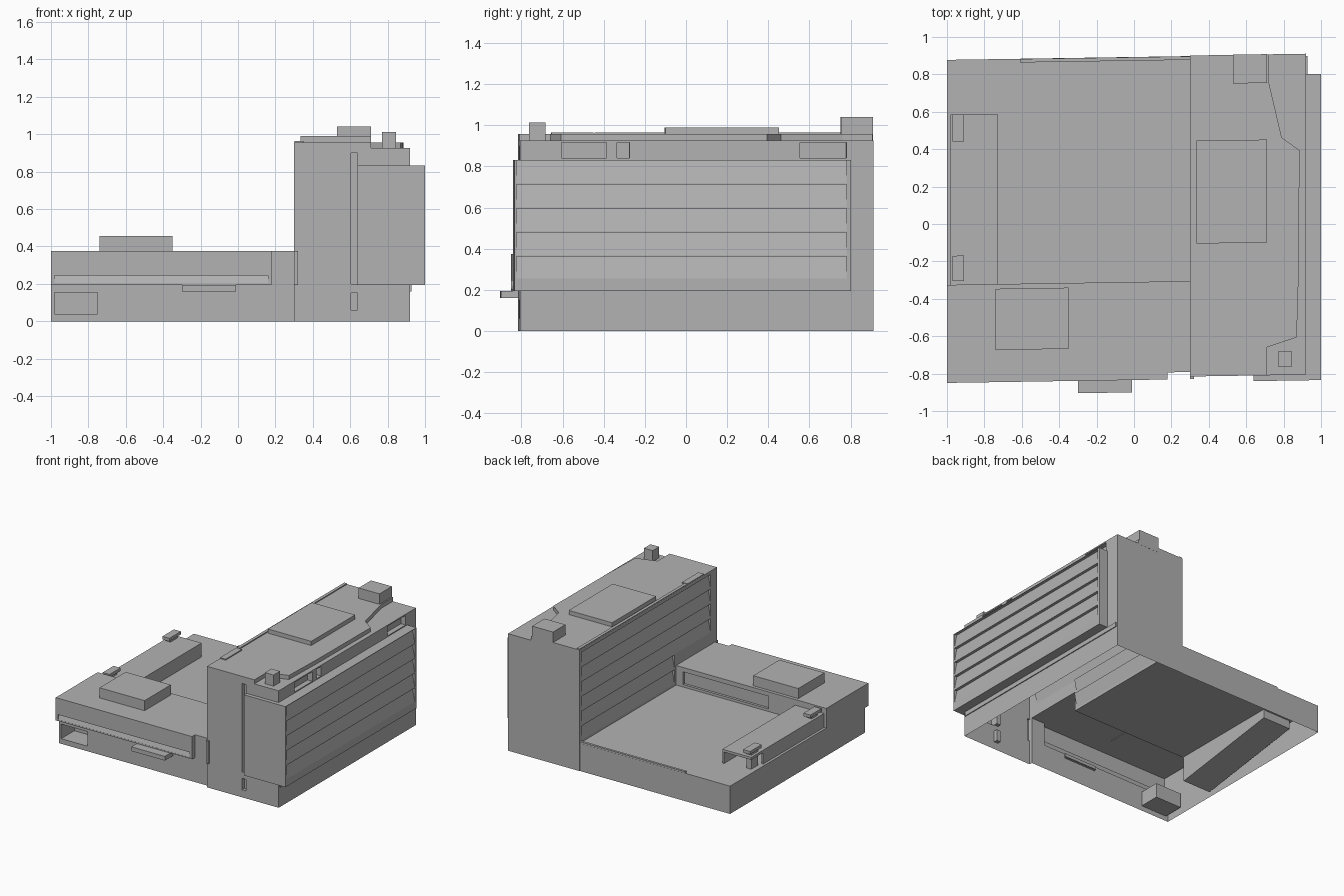
import bpy, bmesh
from mathutils import Vector

if "Cube" in bpy.data.objects:
    bpy.data.objects.remove(bpy.data.objects["Cube"], do_unlink=True)

grey = bpy.data.materials.new("concrete_grey")
grey.use_nodes = True
grey.diffuse_color = (0.45, 0.45, 0.45, 1)
grey.node_tree.nodes["Principled BSDF"].inputs["Base Color"].default_value = (0.45, 0.45, 0.45, 1)

SKEW = 0.0156  # the plan is very slightly sheared


def prism(name, pts, axis, a, b):
    """Extrude a 2D polygon along an axis from a to b, then shear the plan."""
    def place(p, t):
        x, y, z = {"x": (t, p[0], p[1]), "y": (p[0], t, p[1]), "z": (p[0], p[1], t)}[axis]
        return Vector((x, y + SKEW * x, z))
    bm = bmesh.new()
    low = [bm.verts.new(place(p, a)) for p in pts]
    top = [bm.verts.new(place(p, b)) for p in pts]
    bm.faces.new(low)
    bm.faces.new(top)
    n = len(pts)
    for i in range(n):
        j = (i + 1) % n
        bm.faces.new((low[i], low[j], top[j], top[i]))
    bmesh.ops.recalc_face_normals(bm, faces=bm.faces)
    mesh = bpy.data.meshes.new(name)
    bm.to_mesh(mesh)
    bm.free()
    mesh.materials.append(grey)
    ob = bpy.data.objects.new(name, mesh)
    bpy.context.collection.objects.link(ob)
    return ob


def box(name, x0, x1, y0, y1, z0, z1):
    return prism(name, [(x0, y0), (x1, y0), (x1, y1), (x0, y1)], "z", z0, z1)


def combine(target, other, operation):
    """Apply a boolean and remove the helper."""
    mod = target.modifiers.new("cut", "BOOLEAN")
    mod.operation, mod.object, mod.solver = operation, other, "EXACT"
    bpy.context.view_layer.objects.active = target
    bpy.ops.object.modifier_apply(modifier=mod.name)
    bpy.data.objects.remove(other, do_unlink=True)


# Main shell: low wing with courtyard deck, tower and overhanging block
building = prism("building_shell", [
    (-0.795, 0), (-0.795, 0.195), (-0.834, 0.195), (-0.834, 0.375),
    (-0.31, 0.375), (-0.31, 0.22), (0.893, 0.22), (0.893, 0)], "x", -1, 0.32)
tower = box("tower", 0.3, 0.92, -0.82, 0.896, 0, 0.925)
roof = prism("upper_roof", [
    (0.3, -0.82), (0.71, -0.82), (0.71, -0.67), (0.87, -0.62), (0.88, -0.29),
    (0.885, 0.38), (0.79, 0.45), (0.72, 0.75), (0.72, 0.896), (0.3, 0.896)], "z", 0.9, 0.957)
overhang = box("overhang_block", 0.64, 1, -0.85, 0.787, 0.195, 0.832)
for part in (tower, roof, overhang):
    combine(building, part, "UNION")

# Openings and recesses: x0, x1, y0, y1, z0, z1
recesses = [
    (-0.98, -0.75, -0.9, -0.63, 0.04, 0.155),      # corner opening
    (0.603, 0.638, -0.9, -0.79, 0.2, 0.9),         # tall slot
    (0.603, 0.638, -0.9, -0.79, 0.06, 0.15),       # low slot
    (0.18, 0.299, -0.9, -0.796, 0.19, 0.4),        # step beside the tower
    (-0.5, 0.24, -0.33, -0.28, 0.24, 0.34),        # courtyard window
    (-0.3, -0.01, -0.9, -0.78, 0.165, 0.19),       # entrance slit
    (0.88, 0.95, -0.62, -0.4, 0.84, 0.915),        # terrace windows
    (0.88, 0.95, -0.35, -0.29, 0.84, 0.915),
    (0.88, 0.95, 0.54, 0.765, 0.84, 0.915),
]
for r in recesses:
    combine(building, box("cutter", *r), "DIFFERENCE")


def slat_cut(face, out, y0, y1, z0, z1):
    """Lean one cladding strip inward towards its top."""
    pts = [(face, z0 + 0.004), (face - out * 0.022, z1), (face + out * 0.03, z1),
           (face + out * 0.03, z0 + 0.004)]
    combine(building, prism("cutter", pts, "y", y0, y1), "DIFFERENCE")


# Horizontal cladding on the overhang and on the courtyard side of the tower
PITCH = 0.1165
for i in range(5):
    slat_cut(1, 1, -0.84, 0.765, 0.25 + PITCH * i, 0.25 + PITCH * (i + 1) - 0.004)
for i in range(6):
    z = 0.235 + PITCH * i
    slat_cut(0.3, -1, -0.74 if z > 0.38 else -0.29, 0.875, z, z + PITCH - 0.004)

# Long shadow line on the front of the low wing
groove = [(-0.833, 0.205), (-0.82, 0.245), (-0.9, 0.245), (-0.9, 0.205)]
combine(building, prism("cutter", groove, "x", -0.98, 0.16), "DIFFERENCE")

# The shell is open underneath
bm = bmesh.new()
bm.from_mesh(building.data)
under = [f for f in bm.faces if all(v.co.z < 0.001 for v in f.verts)]
bmesh.ops.delete(bm, geom=under, context="FACES")
bm.to_mesh(building.data)
bm.free()

# Roof plant and details
box("roof_panel", 0.335, 0.71, -0.11, 0.44, 0.95, 0.99)
box("back_roof_housing", 0.53, 0.71, 0.743, 0.897, 0.92, 1.04)
box("small_chimney", 0.77, 0.845, -0.775, -0.695, 0.92, 1.013)
box("roof_curb", 0.301, 0.325, -0.45, 0.893, 0.95, 0.965)
box("roof_curb_step", 0.301, 0.35, -0.66, -0.455, 0.95, 0.965)
box("wing_roof_housing", -0.74, -0.35, -0.662, -0.335, 0.37, 0.455)
box("entrance_canopy", -0.3, -0.01, -0.9, -0.79, 0.16, 0.194)
box("side_ledge", 0.915, 0.927, -0.81, 0.885, 0.16, 0.194)
box("deck_curb", -0.61, 0.3, 0.873, 0.892, 0.215, 0.232)

# Covered ramp along the edge of the courtyard
box("ramp_side_wall", -0.745, -0.73, -0.31, 0.6, 0.215, 0.33)
box("ramp_roof", -0.98, -0.73, -0.31, 0.6, 0.31, 0.33)
box("ramp_outer_wall", -0.98, -0.965, -0.31, 0.45, 0.215, 0.33)
prism("ramp_underside", [(0.6, 0.215), (0.6, 0.15), (-0.3, 0.02), (-0.3, 0.215)], "x", -0.975, -0.73)
for name, y0, y1 in (("back", 0.455, 0.6), ("front", -0.29, -0.155)):
    box(name + "_vent_stem", -0.96, -0.92, y0 + 0.03, y1 - 0.03, 0.22, 0.35)
    box(name + "_vent_cap", -0.97, -0.91, y0, y1, 0.35, 0.374)
